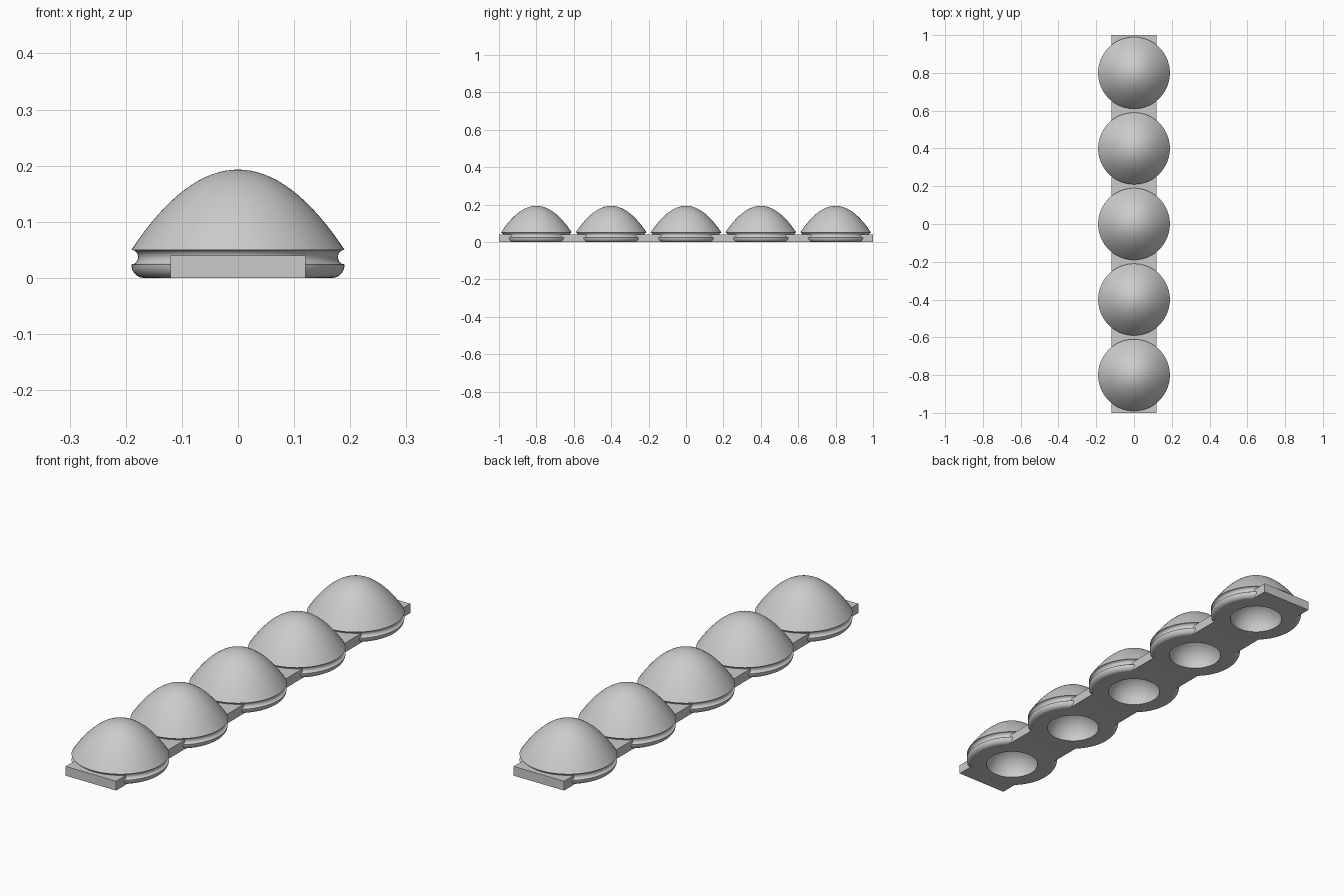
import bpy, bmesh, math

cube = bpy.data.objects.get("Cube")
if cube:
    bpy.data.objects.remove(cube, do_unlink=True)

SEGMENTS = 72
RADIUS, RIM_Z, TOP_Z = 0.19, 0.05, 0.193
BOWL_R, BOWL_DEPTH = 0.108, 0.1
CENTRES = [0.4 * i for i in range(-2, 3)]

grey = bpy.data.materials.new("plain grey")
grey.use_nodes = True
grey.diffuse_color = (0.6, 0.6, 0.6, 1)
grey.node_tree.nodes["Principled BSDF"].inputs["Base Color"].default_value = (0.6, 0.6, 0.6, 1)


def add_object(name, bm):
    mesh = bpy.data.meshes.new(name)
    bmesh.ops.recalc_face_normals(bm, faces=bm.faces)
    bm.to_mesh(mesh)
    bm.free()
    mesh.materials.append(grey)
    obj = bpy.data.objects.new(name, mesh)
    bpy.context.collection.objects.link(obj)
    return obj


def lathe(name, profile):
    bm = bmesh.new()
    verts = [bm.verts.new((r, 0, z)) for r, z in profile]
    edges = [bm.edges.new(pair) for pair in zip(verts, verts[1:])]
    bmesh.ops.spin(bm, geom=verts + edges, cent=(0, 0, 0), axis=(0, 0, 1),
                   angle=math.tau, steps=SEGMENTS)
    bmesh.ops.remove_doubles(bm, verts=bm.verts, dist=0.0001)
    return add_object(name, bm)


# Domed body: crown, rounded groove, rounded foot and hollow bowl underneath
STEPS = 16
profile = [(RADIUS * i / STEPS, TOP_Z - (TOP_Z - RIM_Z) * (i / STEPS) ** 2)
           for i in range(STEPS + 1)]
for i in range(1, 9):
    a = math.pi * i / 8
    profile.append((RADIUS - 0.012 * math.sin(a), 0.037 + 0.013 * math.cos(a)))
for i in range(1, 9):
    a = math.pi / 2 * i / 8
    profile.append((0.168 + 0.022 * math.cos(a), 0.024 * (1 - math.sin(a))))
for i in range(STEPS + 1):
    a = math.pi / 2 * i / STEPS
    profile.append((BOWL_R * math.cos(a), BOWL_DEPTH * math.sin(a)))
profile[-1] = (0, BOWL_DEPTH)

first = lathe("dome_1", profile)
bpy.context.view_layer.objects.active = first
first.select_set(True)
bpy.ops.object.shade_smooth_by_angle(angle=math.radians(35))
first.select_set(False)
for n, y in enumerate(CENTRES):
    dome = first if n == 0 else first.copy()
    dome.name = f"dome_{n + 1}"
    dome.location.y = y
    if n:
        bpy.context.collection.objects.link(dome)

# Flat connecting strip, opened where the bowls pass through
bm = bmesh.new()
bmesh.ops.create_cube(bm, size=1)
bmesh.ops.scale(bm, vec=(0.24, 2, 0.04), verts=bm.verts)
bmesh.ops.translate(bm, vec=(0, 0, 0.02), verts=bm.verts)
strip = add_object("connecting_strip", bm)

bm = bmesh.new()
for y in CENTRES:
    hole = bmesh.ops.create_cone(bm, cap_ends=True, segments=SEGMENTS,
                                 radius1=0.112, radius2=0.112, depth=0.2)
    bmesh.ops.translate(bm, vec=(0, y, 0), verts=hole["verts"])
cutter = add_object("hole_cutter", bm)
cutter.hide_render = True
cutter.hide_viewport = True
cutter.display_type = 'WIRE'

cut = strip.modifiers.new("bowl holes", 'BOOLEAN')
cut.operation = 'DIFFERENCE'
cut.solver = 'EXACT'
cut.object = cutter
